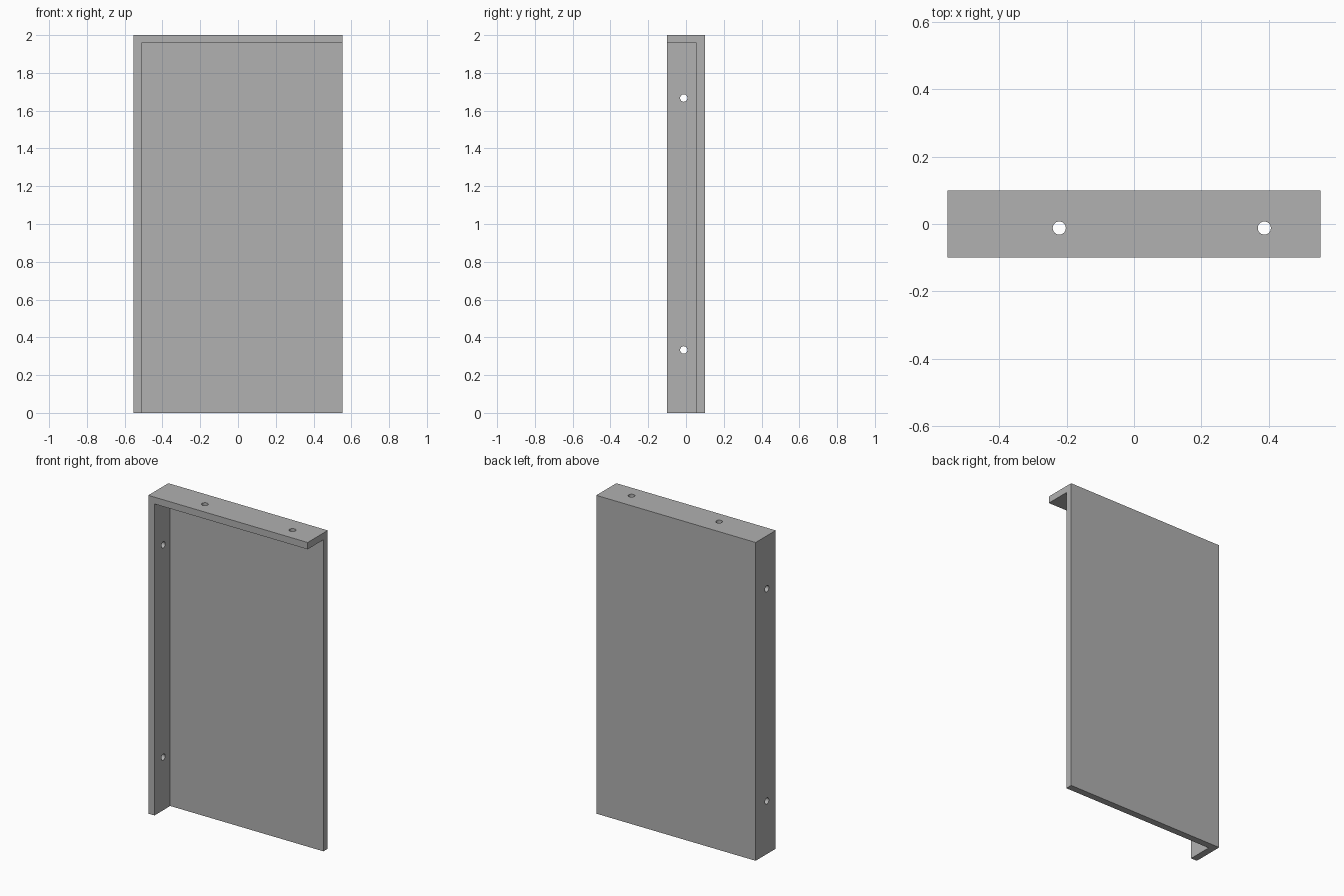
import bpy
from math import pi

cube = bpy.data.objects.get("Cube")
if cube:
    bpy.data.objects.remove(cube, do_unlink=True)

W, D, H = 1.108, 0.199, 2.0   # overall size
T = 0.043                     # sheet thickness
HOLE_R, HOLE_Y = 0.0195, -0.012

grey = bpy.data.materials.new("plain grey")
grey.use_nodes = True
colour = (0.44, 0.44, 0.44, 1)
grey.diffuse_color = colour
grey.node_tree.nodes["Principled BSDF"].inputs["Base Color"].default_value = colour


def box(name, low, high):
    """Box between two opposite corners."""
    bpy.ops.mesh.primitive_cube_add(size=1)
    ob = bpy.context.object
    ob.name = name
    ob.location = [(a + b) / 2 for a, b in zip(low, high)]
    ob.scale = [b - a for a, b in zip(low, high)]
    bpy.ops.object.transform_apply(location=True, rotation=False, scale=True)
    ob.data.materials.append(grey)
    return ob


def drill(name, location, rotation):
    """Round cutter for a screw hole."""
    bpy.ops.mesh.primitive_cylinder_add(vertices=32, radius=HOLE_R, depth=4 * T,
                                        location=location, rotation=rotation)
    ob = bpy.context.object
    ob.name = name
    ob.data.materials.append(grey)
    return ob


def cut(target, cutter):
    """Subtract the cutter and discard it."""
    mod = target.modifiers.new("cut", "BOOLEAN")
    mod.operation = "DIFFERENCE"
    mod.solver = "EXACT"
    mod.object = cutter
    cutter.hide_render = True
    bpy.context.view_layer.objects.active = target
    bpy.ops.object.modifier_apply(modifier=mod.name)
    bpy.data.objects.remove(cutter, do_unlink=True)


# Back panel with a top flange and one side flange, as a single solid
panel = box("flanged_panel", (-W / 2, -D / 2, 0), (W / 2, D / 2, H))
cut(panel, box("hollow", (-W / 2 + T, -D, -T), (W, D / 2 - T, H - T)))

# Screw holes in the top flange
for x in (-0.222, 0.387):
    cut(panel, drill("top_hole", (x, HOLE_Y, H - T / 2), (0, 0, 0)))

# Screw holes in the side flange
for z in (H / 6, H * 5 / 6):
    cut(panel, drill("side_hole", (-W / 2 + T / 2, HOLE_Y, z), (0, pi / 2, 0)))

# Smooth hole walls, sharp sheet edges
bpy.ops.object.select_all(action="DESELECT")
panel.select_set(True)
bpy.context.view_layer.objects.active = panel
bpy.ops.object.shade_smooth_by_angle(angle=pi / 6)
